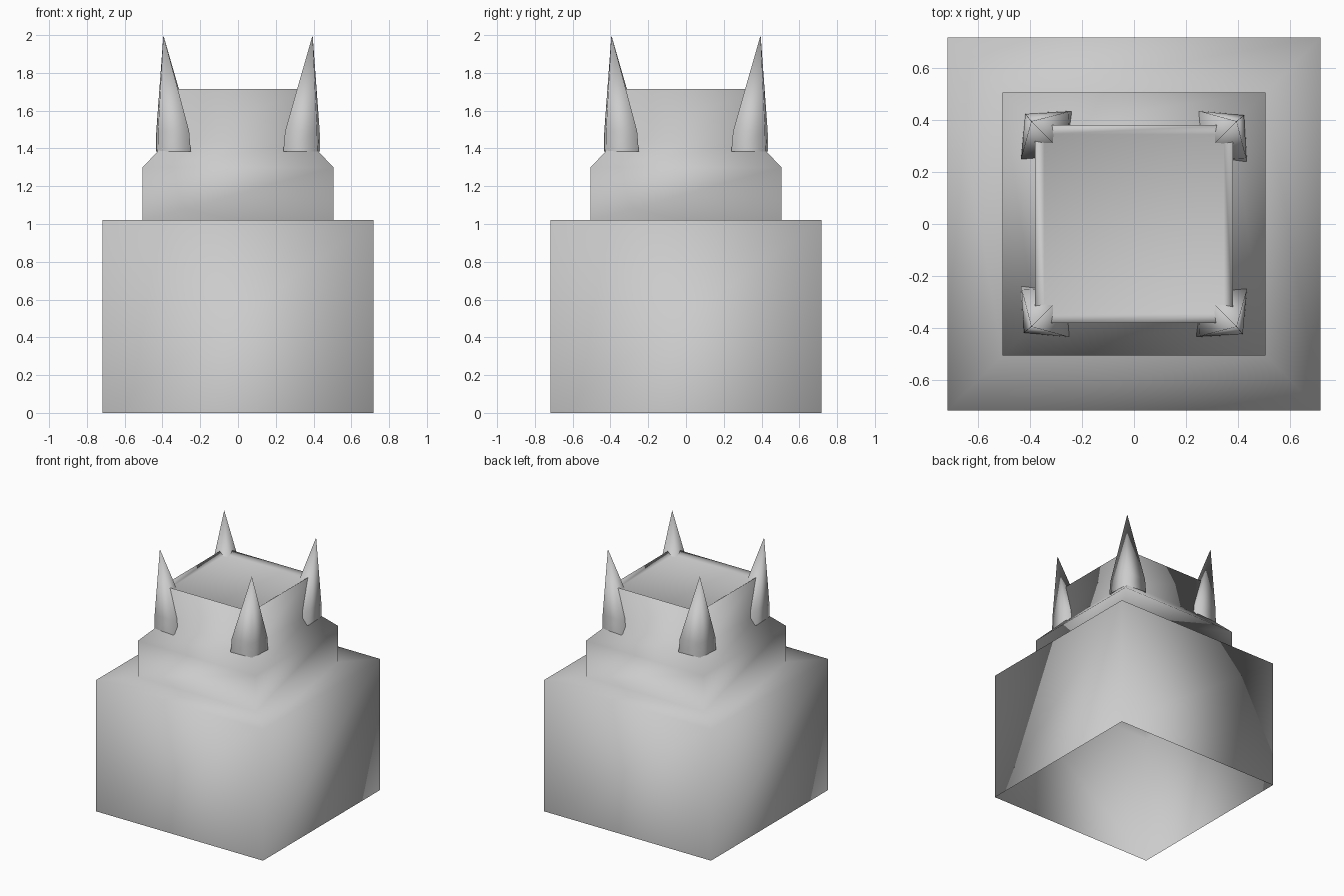
import bpy
import bmesh
from mathutils import Matrix, Vector

cube = bpy.data.objects.get("Cube")
if cube:
    bpy.data.objects.remove(cube)

# Single plain grey for the whole model
grey = bpy.data.materials.new("plain grey")
grey.use_nodes = True
colour = (0.6, 0.6, 0.6, 1)
grey.diffuse_color = colour
grey.node_tree.nodes["Principled BSDF"].inputs["Base Color"].default_value = colour


def square(half, z):
    return [Vector((x * half, y * half, z)) for x, y in ((1, 1), (-1, 1), (-1, -1), (1, -1))]


def loft(name, rings, apex=None):
    """Join four-cornered rings into a smooth shell, open below, ending in a cap or a point."""
    bm = bmesh.new()
    loops = [[bm.verts.new(p) for p in ring] for ring in rings]
    for low, high in zip(loops, loops[1:]):
        for i in range(4):
            j = (i + 1) % 4
            bm.faces.new((low[i], low[j], high[j], high[i]))
    if apex is None:
        bm.faces.new(loops[-1])
    else:
        tip = bm.verts.new(apex)
        for i in range(4):
            bm.faces.new((loops[-1][i], loops[-1][(i + 1) % 4], tip))
    for face in bm.faces:
        face.smooth = True
    mesh = bpy.data.meshes.new(name)
    bm.to_mesh(mesh)
    bm.free()
    mesh.materials.append(grey)
    obj = bpy.data.objects.new(name, mesh)
    bpy.context.collection.objects.link(obj)


# Stepped hollow body: base block, narrower tier, sloped shoulder, neck and shallow top recess
profile = [(0.717, 0), (0.717, 1.02), (0.506, 1.02), (0.506, 1.30),
           (0.38, 1.43), (0.38, 1.715), (0.345, 1.69)]
loft("stepped_body", [square(half, z) for half, z in profile])

# Corner spikes: a slightly skewed square foot drawn up to a point
foot = [Vector((x, y, 1.385)) for x, y in ((0.425, 0.42), (0.25, 0.435), (0.25, 0.25), (0.435, 0.24))]
tip = Vector((0.395, 0.395, 2.0))
collar = [p.lerp(tip, 0.06) + Vector((0, 0, 0.07)) for p in foot]
names = ("back_left", "back_right", "front_right", "front_left")
for n, corner in enumerate(names):
    turn = Matrix.Rotation(n * 1.5707963, 3, 'Z')
    loft(corner + "_spike", [[turn @ p for p in ring] for ring in (foot, collar)], turn @ tip)
